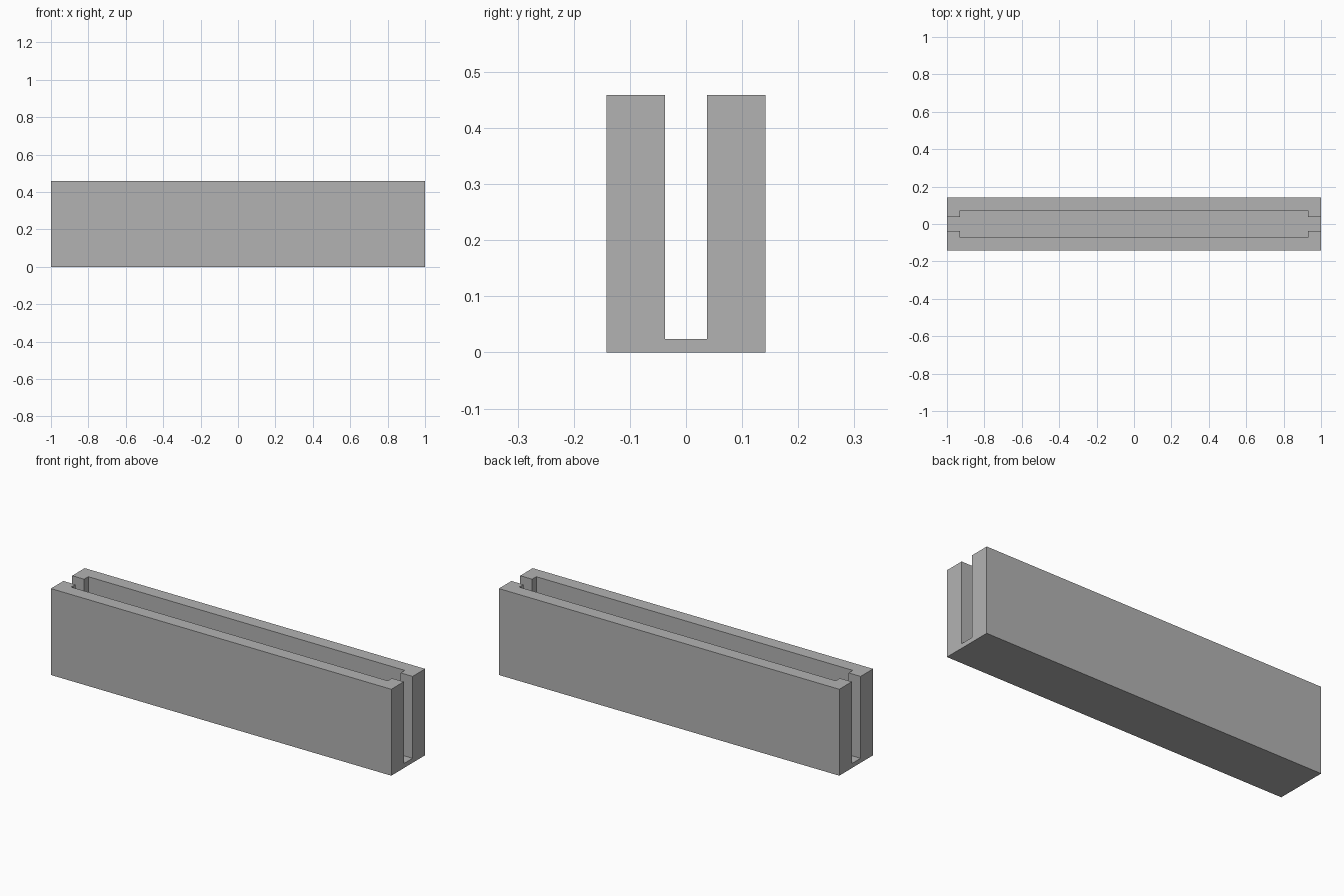
import bpy
import bmesh

cube = bpy.data.objects.get("Cube")
if cube:
    bpy.data.objects.remove(cube, do_unlink=True)

HALF_Y, HEIGHT, FLOOR = 0.142, 0.459, 0.024
SLOT_Y, CHAMBER_X, CHAMBER_Y = 0.037, 0.93, 0.072

grey = bpy.data.materials.new("matte grey")
grey.use_nodes = True
color = (0.45, 0.45, 0.45, 1)
grey.diffuse_color = color
grey.node_tree.nodes["Principled BSDF"].inputs["Base Color"].default_value = color


def prism(name, outline, bottom, top):
    """Extrude a plan outline between two heights."""
    bm = bmesh.new()
    face = bm.faces.new([bm.verts.new((x, y, bottom)) for x, y in outline])
    out = bmesh.ops.extrude_face_region(bm, geom=[face], use_keep_orig=True)
    verts = [v for v in out["geom"] if isinstance(v, bmesh.types.BMVert)]
    bmesh.ops.translate(bm, verts=verts, vec=(0, 0, top - bottom))
    bmesh.ops.recalc_face_normals(bm, faces=bm.faces)
    mesh = bpy.data.meshes.new(name)
    bm.to_mesh(mesh)
    bm.free()
    mesh.materials.append(grey)
    obj = bpy.data.objects.new(name, mesh)
    bpy.context.collection.objects.link(obj)
    return obj


# Solid outer block
block = prism("slotted_channel",
              [(-1, -HALF_Y), (1, -HALF_Y), (1, HALF_Y), (-1, HALF_Y)],
              0, HEIGHT)

# Cutter: a wide chamber with a narrower slot through each end
quarter = [(1.1, SLOT_Y), (CHAMBER_X, SLOT_Y), (CHAMBER_X, CHAMBER_Y)]
upper = quarter + [(-x, y) for x, y in reversed(quarter)]
plan = upper + [(x, -y) for x, y in reversed(upper)]
cutter = prism("channel_cutter", plan, FLOOR, HEIGHT + 0.1)
cutter.hide_render = True

# Carve the channel and drop the cutter
cut = block.modifiers.new("channel", "BOOLEAN")
cut.operation = "DIFFERENCE"
cut.solver = "EXACT"
cut.object = cutter
bpy.context.view_layer.objects.active = block
bpy.ops.object.modifier_apply(modifier=cut.name)
bpy.data.objects.remove(cutter, do_unlink=True)
